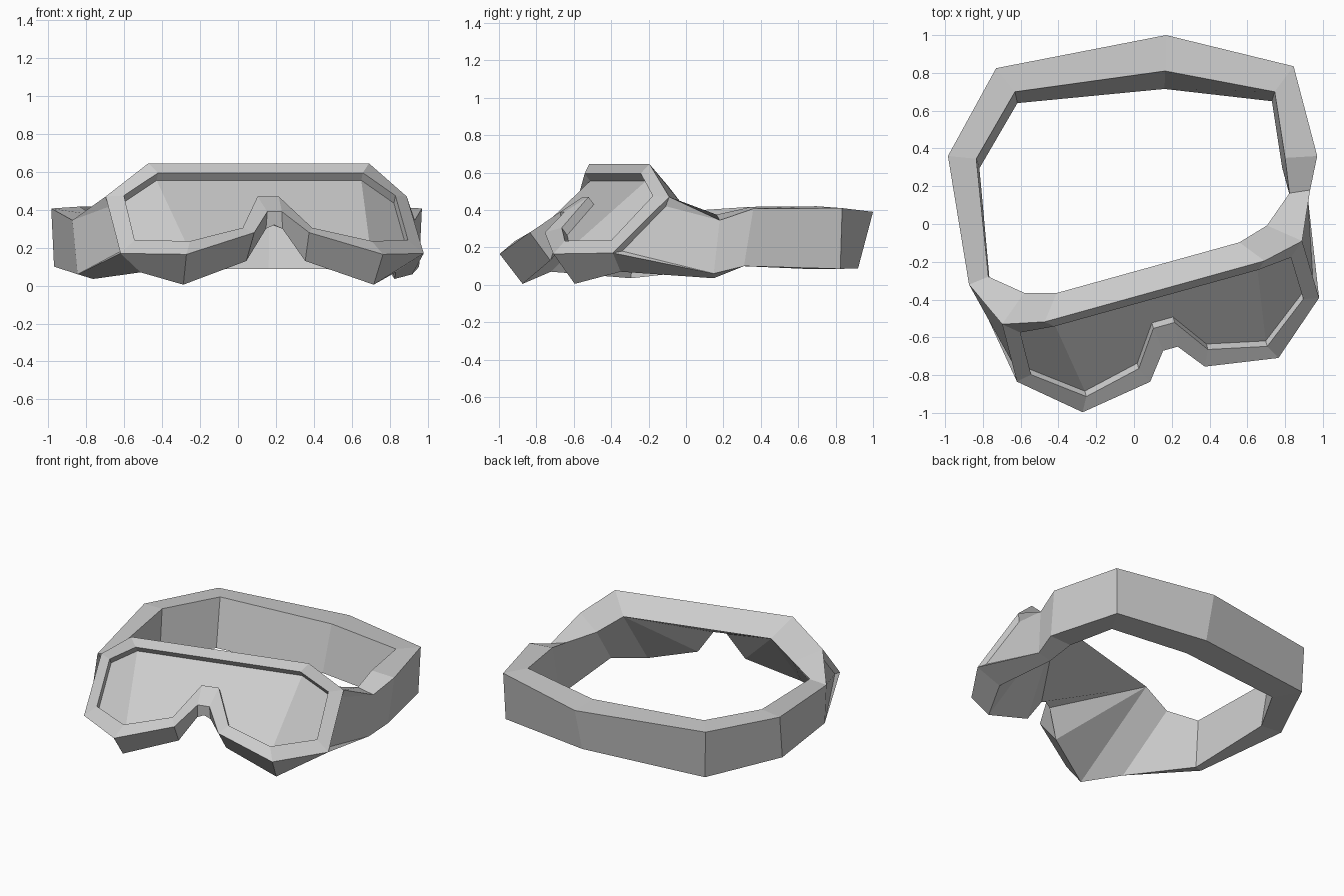
import bpy
import bmesh
from math import radians
from mathutils import Matrix, Vector

old = bpy.data.objects.get("Cube")
if old:
    bpy.data.objects.remove(old, do_unlink=True)

grey = bpy.data.materials.new("plain_grey")
grey.use_nodes = True
colour = (0.6, 0.6, 0.6, 1)
grey.diffuse_color = colour
grey.node_tree.nodes["Principled BSDF"].inputs["Base Color"].default_value = colour

# The mask is symmetric in its own frame, which is turned about z
turn = Matrix.Translation((0.01, 0, 0)) @ Matrix.Rotation(radians(15.5), 4, 'Z')


def make_object(name, bm):
    mesh = bpy.data.meshes.new(name)
    bm.to_mesh(mesh)
    bm.free()
    mesh.materials.append(grey)
    obj = bpy.data.objects.new(name, mesh)
    bpy.context.collection.objects.link(obj)
    return obj


def mirrored_mesh(name, points, half_faces, middle_faces):
    """Build the left half, its mirror image, and the faces bridging the middle."""
    bm = bmesh.new()
    left, right = {}, {}
    for key, (x, y, z) in points.items():
        left[key] = bm.verts.new(turn @ Vector((x, y, z)))
        right[key] = left[key] if x == 0 else bm.verts.new(turn @ Vector((-x, y, z)))
    for face in half_faces:
        keys = face.split()
        bm.faces.new([left[k] for k in keys])
        bm.faces.new([right[k] for k in reversed(keys)])
    for face in middle_faces:
        keys = face.split()
        ring = [left[k] for k in keys]
        ring += [right[k] for k in reversed(keys) if right[k] not in ring]
        bm.faces.new(ring)
    bmesh.ops.recalc_face_normals(bm, faces=bm.faces)
    return make_object(name, bm)


# Matching corners around the outer rim and the lens opening
corners = ["top", "temple", "cheek", "bottom", "nostril", "bridge"]
outer = [(.604, -.37, .645), (.824, -.322, .47), (.83, -.636, .17),
         (.538, -.885, .165), (.15, -.825, .28), (.04, -.685, .39)]
inner = [(.56, -.407, .595), (.743, -.39, .475), (.748, -.62, .24),
         (.497, -.81, .235), (.19, -.742, .305), (.058, -.557, .47)]
recess = Vector((0, .03, -.04))

points = {}
lens_points = {}
for key, rim, opening in zip(corners, outer, inner):
    points[key] = rim
    points["in_" + key] = opening
    points["deep_" + key] = lens_points[key] = Vector(opening) + recess

# Back edge, strap mount and lower edge of the frame
points.update({
    "brow": (.502, -.24, .53), "side": (.667, -.193, .415),
    "mount_in": (.827, -.06, .375), "mount_out": (.937, -.073, .345),
    "mount_low": (.916, -.1, .06), "mount_low_in": (.825, -.076, .035),
    "lip_high": (.8, -.334, .42), "lip_low": (.815, -.58, .18),
    "jaw": (.698, -.556, .07), "chin": (.521, -.762, .005),
    "nose_low": (.161, -.708, .13), "arch": (.045, -.678, .3),
    "arch_mid": (0, -.677, .32),
})

half = [
    "top brow side temple", "temple side mount_in mount_out",
    "temple mount_out lip_high", "temple lip_high lip_low cheek",
    "lip_high mount_out mount_low lip_low",
    "cheek lip_low mount_low", "cheek mount_low mount_low_in jaw",
    "cheek jaw chin bottom", "bottom chin nose_low nostril",
    "nostril nose_low arch bridge",
    "side jaw mount_low_in mount_in", "brow chin jaw side",
    "brow nose_low chin", "brow arch nose_low",
]
for a, b in zip(corners, corners[1:]):
    half.append(f"{a} {b} in_{b} in_{a}")
    half.append(f"in_{a} in_{b} deep_{b} deep_{a}")
middle = ["top brow", "top in_top", "in_top deep_top", "bridge in_bridge",
          "in_bridge deep_bridge", "bridge arch arch_mid", "brow arch arch_mid"]
mirrored_mesh("goggle_frame", points, half, middle)

# Lens with two folded side panes
lens = mirrored_mesh("lens", lens_points, ["top temple cheek bottom"],
                     ["top bottom nostril bridge"])
if sum(p.normal.y for p in lens.data.polygons) > 0:
    lens.data.flip_normals()


# Strap: each section runs outer top, inner top, inner bottom, outer bottom
def mount_section(side):
    keys = ["mount_out", "mount_in", "mount_low_in", "mount_low"]
    return [turn @ Vector((side * points[k][0], *points[k][1:])) for k in keys]


def strap_section(out_xy, in_xy, out_drop, in_drop, top, low):
    (ox, oy), (ix, iy) = out_xy, in_xy
    return [Vector((ox, oy, top)), Vector((ix, iy, top + .01)),
            Vector((ix * .98, iy - in_drop, low)),
            Vector((ox * .985, oy - out_drop, low))]


sections = [
    mount_section(1),
    strap_section((.97, .36), (.80, .35), .05, .05, .407, .1),
    strap_section((.845, .835), (.745, .70), .01, .05, .41, .085),
    strap_section((.17, 1), (.165, .81), .08, .095, .39, .088),
    strap_section((-.73, .825), (-.63, .70), .01, .06, .41, .085),
    strap_section((-.985, .36), (-.835, .345), .05, .05, .407, .1),
    mount_section(-1),
]
bm = bmesh.new()
rings = [[bm.verts.new(p) for p in section] for section in sections]
for a, b in zip(rings, rings[1:]):
    for i in range(4):
        j = (i + 1) % 4
        bm.faces.new((a[i], a[j], b[j], b[i]))
bm.faces.new(rings[0])
bm.faces.new(rings[-1])
bmesh.ops.recalc_face_normals(bm, faces=bm.faces)
make_object("strap", bm)
